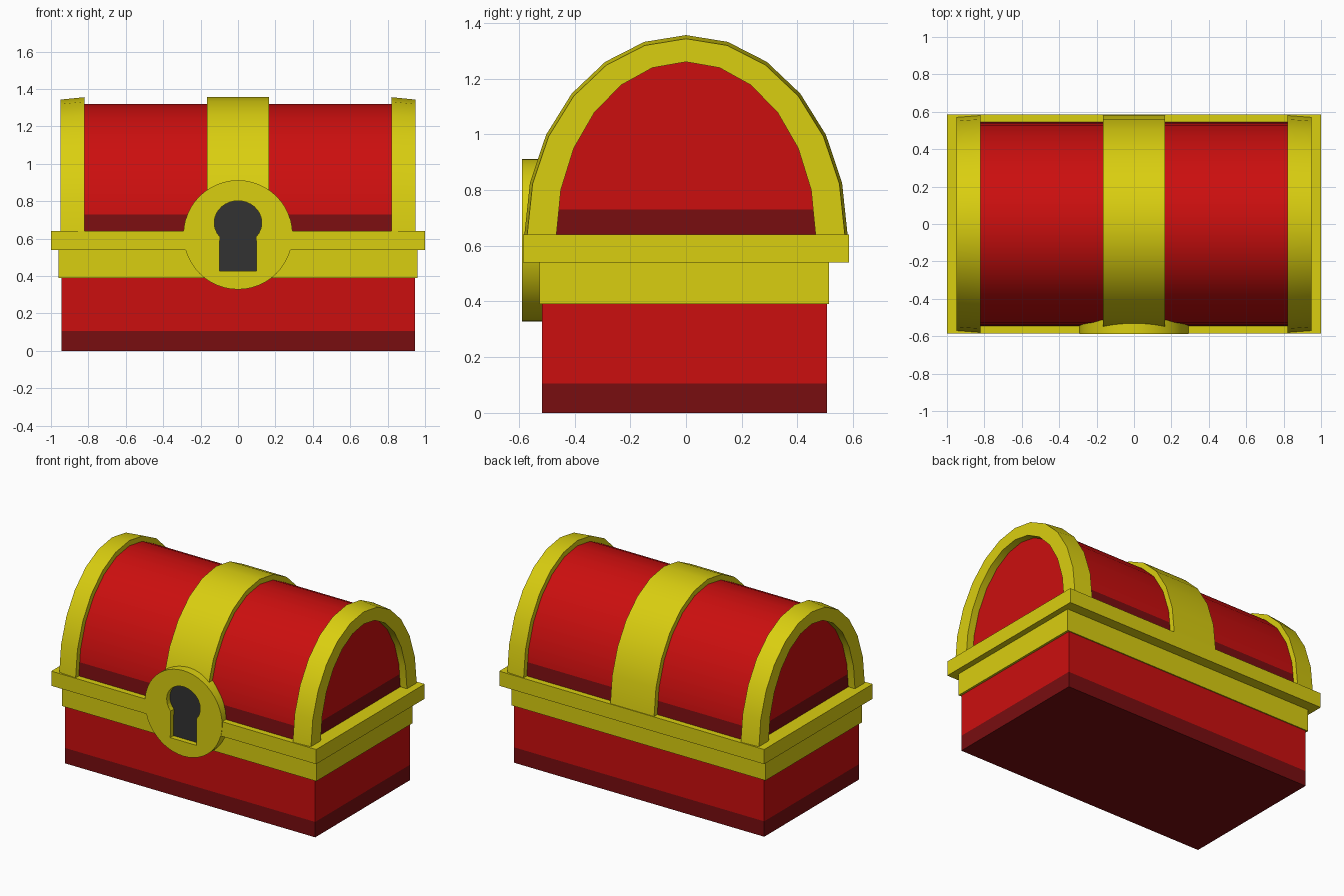
import bpy, bmesh, math
from mathutils import Matrix

if "Cube" in bpy.data.objects:
    bpy.data.objects.remove(bpy.data.objects["Cube"])


def material(name, rgb):
    m = bpy.data.materials.new(name)
    m.diffuse_color = (*rgb, 1)
    m.use_nodes = True
    m.node_tree.nodes["Principled BSDF"].inputs["Base Color"].default_value = m.diffuse_color
    return m


RED = material("red", (0.60, 0.0045, 0.0045))
DARK_RED = material("dark red", (0.19, 0.004, 0.005))
GOLD = material("gold", (0.70, 0.62, 0.005))
GREY = material("dark grey", (0.032, 0.032, 0.032))


def finish(name, bm, mats, split=None, smooth=False):
    """Make the object; faces below height `split` get the second material."""
    if split is not None:
        bmesh.ops.bisect_plane(bm, geom=bm.verts[:] + bm.edges[:] + bm.faces[:],
                               plane_co=(0, 0, split), plane_no=(0, 0, 1))
        for f in bm.faces:
            f.material_index = int(f.calc_center_median().z < split)
    bmesh.ops.recalc_face_normals(bm, faces=bm.faces[:])
    me = bpy.data.meshes.new(name)
    bm.to_mesh(me)
    bm.free()
    ob = bpy.data.objects.new(name, me)
    bpy.context.collection.objects.link(ob)
    for m in mats:
        me.materials.append(m)
    if smooth:
        bpy.ops.object.select_all(action='DESELECT')
        ob.select_set(True)
        bpy.context.view_layer.objects.active = ob
        bpy.ops.object.shade_smooth_by_angle(angle=math.radians(30))
    return ob


def box(name, x, y0, y1, z0, z1, mats, split=None):
    bm = bmesh.new()
    mat = Matrix.Translation((0, (y0 + y1) / 2, (z0 + z1) / 2)) @ \
        Matrix.Diagonal((2 * x, y1 - y0, z1 - z0, 1))
    bmesh.ops.create_cube(bm, size=1, matrix=mat)
    return finish(name, bm, mats, split)


def arch(name, sections, mats, closed=True, split=None):
    """Skin half-ellipses given as (x, half depth, height), standing on the rim."""
    bm, n, base = bmesh.new(), 12, 0.64
    rows = [[bm.verts.new((x, ry * math.cos(math.pi * i / n),
                           base + rz * math.sin(math.pi * i / n)))
             for i in range(n + 1)] for x, ry, rz in sections]
    pairs = list(zip(rows, rows[1:]))
    if closed:
        pairs.append((rows[-1], rows[0]))
    for a, b in pairs:
        for i in range(n):
            bm.faces.new((a[i], a[i + 1], b[i + 1], b[i]))
    if closed:
        bm.faces.new([r[0] for r in rows])
        bm.faces.new([r[n] for r in rows])
    else:
        bm.faces.new(rows[0])
        bm.faces.new(rows[-1])
        bm.faces.new((rows[0][0], rows[0][n], rows[-1][n], rows[-1][0]))
    return finish(name, bm, mats, split, smooth=True)


def prism(name, outline, y0, y1, mats, smooth=False):
    """Extrude an x-z outline from y0 to y1."""
    bm = bmesh.new()
    a = [bm.verts.new((x, y0, z)) for x, z in outline]
    b = [bm.verts.new((x, y1, z)) for x, z in outline]
    bm.faces.new(a)
    bm.faces.new(b)
    for i in range(len(a)):
        j = (i + 1) % len(a)
        bm.faces.new((a[i], a[j], b[j], b[i]))
    return finish(name, bm, mats, smooth=smooth)


# Box with dark base stripe, gold band and rim
box("chest_body", 0.945, -0.517, 0.506, 0, 0.6, [RED, DARK_RED], split=0.105)
box("gold_band", 0.96, -0.526, 0.513, 0.39, 0.56, [GOLD])
rim = box("gold_rim", 1.0, -0.585, 0.585, 0.54, 0.64, [GOLD])

# Rounded lid with dark lower stripe
arch("lid", [(-0.9, 0.545, 0.68), (0.9, 0.545, 0.68)], [RED, DARK_RED],
     closed=False, split=0.73)

# Gold arches: centre strap and slightly tapered ends
strap = arch("centre_strap", [(-0.165, 0.58, 0.716), (0.165, 0.58, 0.716),
                              (0.165, 0.48, 0.62), (-0.165, 0.48, 0.62)], [GOLD])
for side, s in (("left", -1), ("right", 1)):
    arch(side + "_end_arch", [(s * 0.82, 0.58, 0.716), (s * 0.95, 0.57, 0.703),
                              (s * 0.95, 0.465, 0.62), (s * 0.82, 0.465, 0.62)], [GOLD])

# Round lock plate
disc = [(0.292 * math.cos(math.tau * i / 48), 0.62 + 0.292 * math.sin(math.tau * i / 48))
        for i in range(48)]
lock = prism("lock_plate", disc, -0.588, -0.46, [GOLD], smooth=True)

# Keyhole: round top over a straight slot
keyhole = [(0.1, 0.428)]
for i in range(25):
    t = math.radians(-40 + 260 * i / 24)
    keyhole.append((0.127 * math.cos(t), 0.685 + 0.117 * math.sin(t)))
keyhole.append((-0.1, 0.428))
prism("keyhole", keyhole, -0.553, -0.549, [GREY])
cutter = prism("keyhole_cutter", keyhole, -0.7, -0.55, [GOLD])
cutter.hide_render = True
cutter.display_type = 'WIRE'
for ob in (lock, rim, strap):
    mod = ob.modifiers.new("keyhole_cut", 'BOOLEAN')
    mod.operation = 'DIFFERENCE'
    mod.solver = 'EXACT'
    mod.object = cutter
